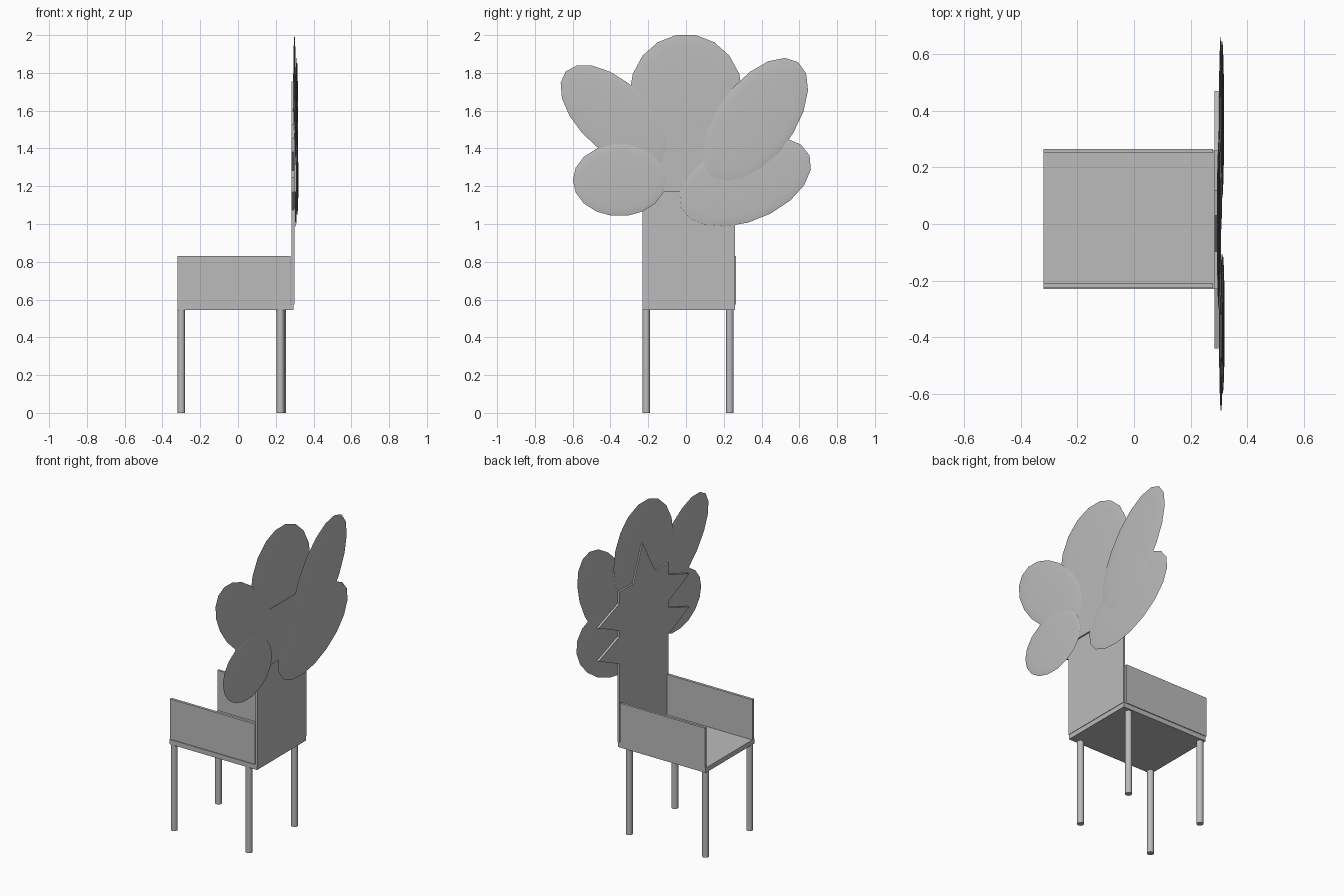
import bpy, bmesh, math
from mathutils import Matrix, Vector

if "Cube" in bpy.data.objects:
    bpy.data.objects.remove(bpy.data.objects["Cube"], do_unlink=True)

grey = bpy.data.materials.new("plain grey")
grey.use_nodes = True
grey.diffuse_color = (0.5, 0.5, 0.5, 1)
grey.node_tree.nodes["Principled BSDF"].inputs["Base Color"].default_value = grey.diffuse_color


def finish(name, bm, smooth=False):
    bmesh.ops.recalc_face_normals(bm, faces=bm.faces)
    mesh = bpy.data.meshes.new(name)
    bm.to_mesh(mesh)
    bm.free()
    mesh.materials.append(grey)
    obj = bpy.data.objects.new(name, mesh)
    bpy.context.collection.objects.link(obj)
    if smooth:
        bpy.ops.object.select_all(action="DESELECT")
        obj.select_set(True)
        bpy.context.view_layer.objects.active = obj
        bpy.ops.object.shade_smooth_by_angle(angle=math.radians(40))
    return obj


def box(name, low, high):
    low, high = Vector(low), Vector(high)
    bm = bmesh.new()
    bmesh.ops.create_cube(bm, size=1, matrix=Matrix.Translation((low + high) / 2)
                          @ Matrix.Diagonal((high - low).to_4d()))
    finish(name, bm)


def petal(name, centre, long, short, angle, thick=0.007):
    # Flattened sphere with its pole along x, turned in the upright plane
    bm = bmesh.new()
    matrix = (Matrix.Translation(centre) @ Matrix.Rotation(math.radians(angle), 4, "X")
              @ Matrix.Diagonal((thick, long, short, 1)) @ Matrix.Rotation(math.pi / 2, 4, "Y"))
    bmesh.ops.create_uvsphere(bm, u_segments=18, v_segments=10, radius=1, matrix=matrix)
    finish(name, bm, True)


def spike(name, points, x=0.284, thick=0.014):
    # Thin triangular prism in the upright plane
    bm = bmesh.new()
    face = bm.faces.new([bm.verts.new((x, y, z)) for y, z in points])
    new = bmesh.ops.extrude_face_region(bm, geom=[face])["geom"]
    bmesh.ops.translate(bm, vec=(thick, 0, 0),
                        verts=[v for v in new if isinstance(v, bmesh.types.BMVert)])
    finish(name, bm)


# Chair body
box("seat", (-0.32, -0.23, 0.545), (0.295, 0.26, 0.575))
box("backrest", (0.284, -0.23, 0.575), (0.298, 0.26, 1.53))
box("backrest_plate", (0.298, -0.18, 1.17), (0.307, 0.18, 1.525))
box("left_arm", (-0.32, 0.25, 0.575), (0.278, 0.265, 0.83))
box("right_arm", (-0.32, -0.225, 0.575), (0.278, -0.208, 0.83))

# Legs
for name, x, y in (("front_right_leg", -0.3, -0.21), ("front_left_leg", -0.3, 0.232),
                   ("back_right_leg", 0.225, -0.21), ("back_left_leg", 0.235, 0.232)):
    bm = bmesh.new()
    bmesh.ops.create_cone(bm, cap_ends=True, segments=16, radius1=0.02, radius2=0.02,
                          depth=0.55, matrix=Matrix.Translation((x, y, 0.275)))
    finish(name, bm, True)

# Pointed supports around the top of the backrest
spike("top_spike", [(-0.1, 1.525), (0.12, 1.525), (0.03, 1.755)])
for row, z in (("upper", 1.37), ("lower", 1.16)):
    for side, edge, way in (("left", 0.25, 1), ("right", -0.22, -1)):
        spike(f"{row}_{side}_spike", [(edge, z - 0.09), (edge + way * 0.22, z + 0.01), (edge, z + 0.09)])

# Petals
petal("top_petal", (0.299, 0, 1.685), 0.30, 0.32, 0)
petal("upper_right_petal", (0.307, -0.383, 1.572), 0.346, 0.183, 137)
petal("lower_right_petal", (0.313, -0.352, 1.232), 0.247, 0.191, 0)
petal("lower_left_petal", (0.306, 0.313, 1.225), 0.368, 0.211, 22)
petal("upper_left_petal", (0.311, 0.368, 1.547), 0.383, 0.203, 54)
